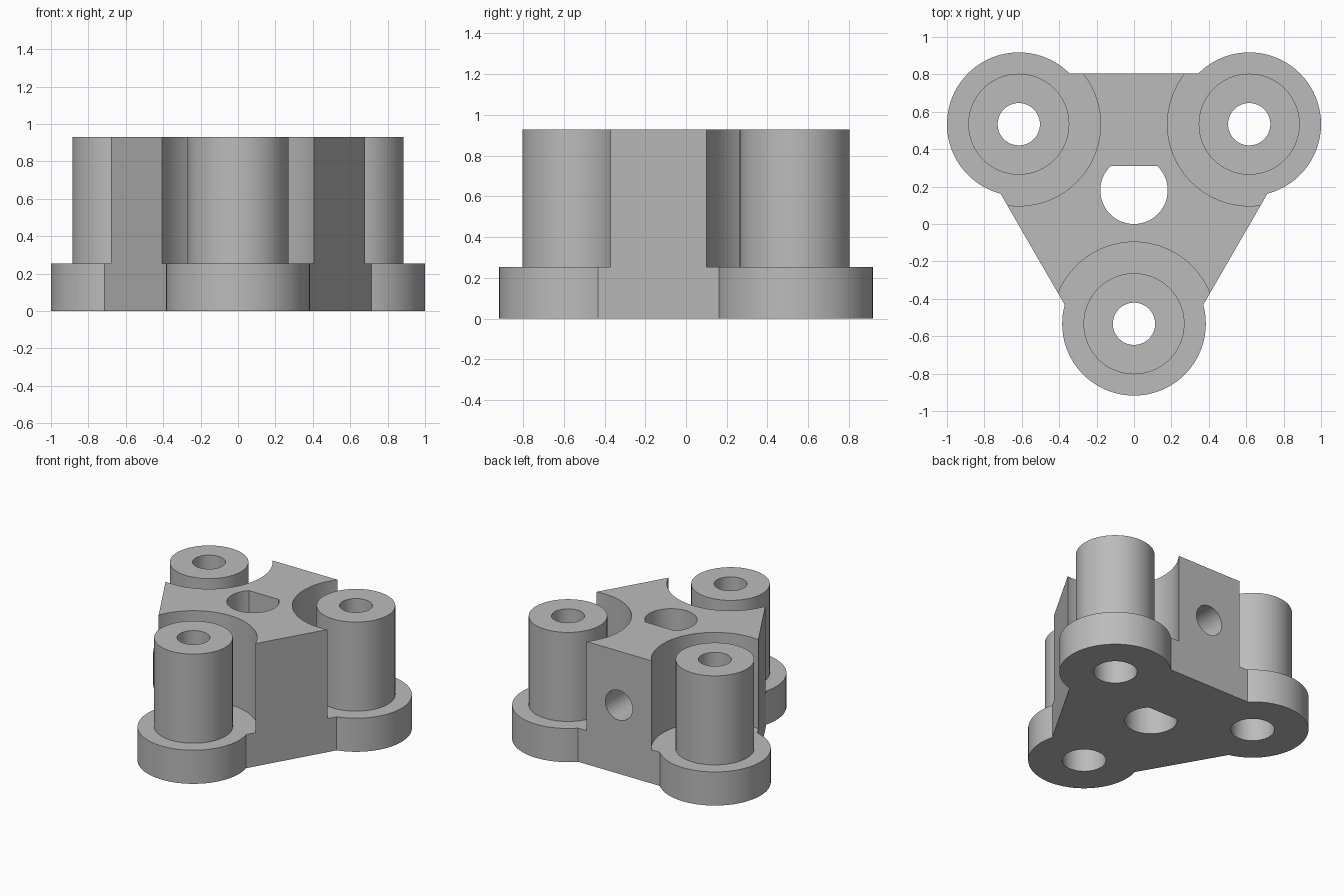
import bpy, bmesh
from math import pi, sin, cos, sqrt, radians

if "Cube" in bpy.data.objects:
    bpy.data.objects.remove(bpy.data.objects["Cube"], do_unlink=True)

HEIGHT, FLANGE_TOP = 0.93, 0.255
FLANGE_R, POST_R, RELIEF_R = 0.384, 0.27, 0.437
HOLE_R, POCKET_R, POCKET_TOP = 0.113, 0.15, 0.4
BORE_R, BORE_Y, BORE_FLAT = 0.18, 0.18, 0.31
SPAN = 0.616
HALF = SPAN * sqrt(3) / 2
CENTRES = [(0, -HALF), (SPAN, HALF), (-SPAN, HALF)]
SEGMENTS = 96

grey = bpy.data.materials.new("plain grey")
grey.use_nodes = True
grey.diffuse_color = (0.5, 0.5, 0.5, 1)
grey.node_tree.nodes["Principled BSDF"].inputs["Base Color"].default_value = (0.5, 0.5, 0.5, 1)


def add_object(name, bm):
    bmesh.ops.recalc_face_normals(bm, faces=bm.faces)
    mesh = bpy.data.meshes.new(name)
    bm.to_mesh(mesh)
    bm.free()
    mesh.materials.append(grey)
    obj = bpy.data.objects.new(name, mesh)
    bpy.context.collection.objects.link(obj)
    return obj


def prism(name, outline, z0, z1):
    bm = bmesh.new()
    face = bm.faces.new([bm.verts.new((x, y, z0)) for x, y in outline])
    top = bmesh.ops.extrude_face_region(bm, geom=[face])["geom"]
    bmesh.ops.translate(bm, vec=(0, 0, z1 - z0),
                        verts=[v for v in top if isinstance(v, bmesh.types.BMVert)])
    return add_object(name, bm)


def circle(radius, cx=0, cy=0):
    return [(cx + radius * cos(2 * pi * i / SEGMENTS), cy + radius * sin(2 * pi * i / SEGMENTS))
            for i in range(SEGMENTS)]


def lathe(name, profile, centre):
    # Closed stepped solid from (radius, height) pairs, capped at both ends
    bm = bmesh.new()
    rings = [[bm.verts.new((x, y, z)) for x, y in circle(r, *centre)] for r, z in profile]
    for a, b in zip(rings, rings[1:]):
        for i in range(SEGMENTS):
            j = (i + 1) % SEGMENTS
            bm.faces.new((a[i], a[j], b[j], b[i]))
    bm.faces.new(rings[0])
    bm.faces.new(rings[-1])
    return add_object(name, bm)


def combine(target, tool, operation):
    mod = target.modifiers.new(tool.name, "BOOLEAN")
    mod.object, mod.operation, mod.solver = tool, operation, "EXACT"
    graph = bpy.context.evaluated_depsgraph_get()
    result = bpy.data.meshes.new_from_object(target.evaluated_get(graph))
    target.modifiers.clear()
    target.data = result
    bpy.data.objects.remove(tool, do_unlink=True)


# Triangular core: each side runs tangent to two neighbouring posts
outline = []
for i, (cx, cy) in enumerate(CENTRES):
    for turn in (-60, 60):
        angle = radians(-90 + 120 * i + turn)
        outline.append((cx + POST_R * cos(angle), cy + POST_R * sin(angle)))
hub = prism("hub", outline, 0, HEIGHT)

# Curved clearances around the posts
for c in CENTRES:
    combine(hub, prism("clearance_cutter", circle(RELIEF_R, *c), FLANGE_TOP, HEIGHT + 0.2),
            "DIFFERENCE")

# Round flanges with posts
for c in CENTRES:
    combine(hub, lathe("post", [(FLANGE_R, 0), (FLANGE_R, FLANGE_TOP),
                                (POST_R, FLANGE_TOP), (POST_R, HEIGHT)], c), "UNION")

# Screw holes, wider from below
for c in CENTRES:
    combine(hub, lathe("screw_cutter", [(POCKET_R, -0.1), (POCKET_R, POCKET_TOP),
                                        (HOLE_R, POCKET_TOP), (HOLE_R, HEIGHT + 0.1)], c),
            "DIFFERENCE")

# Centre bore with one flat side
flat_angle = math_angle = pi / 2 - sqrt(0)
half_chord = sqrt(BORE_R ** 2 - (BORE_FLAT - BORE_Y) ** 2)
bore = [p for p in circle(BORE_R, 0, BORE_Y) if p[1] < BORE_FLAT - 0.001]
split = next(i for i, p in enumerate(bore) if p[0] < 0)
bore[split:split] = [(half_chord, BORE_FLAT), (-half_chord, BORE_FLAT)]
combine(hub, prism("bore_cutter", bore, -0.1, HEIGHT + 0.1), "DIFFERENCE")

# Set screw hole from the back into the bore
screw = prism("set_screw_cutter", circle(HOLE_R), 0, 0.8)
screw.rotation_euler = (radians(-90), 0, 0)
screw.location = (0, BORE_Y, 0.52)
bpy.context.view_layer.update()
combine(hub, screw, "DIFFERENCE")

bpy.ops.object.select_all(action="DESELECT")
hub.select_set(True)
bpy.context.view_layer.objects.active = hub
bpy.ops.object.shade_smooth_by_angle(angle=radians(30))
